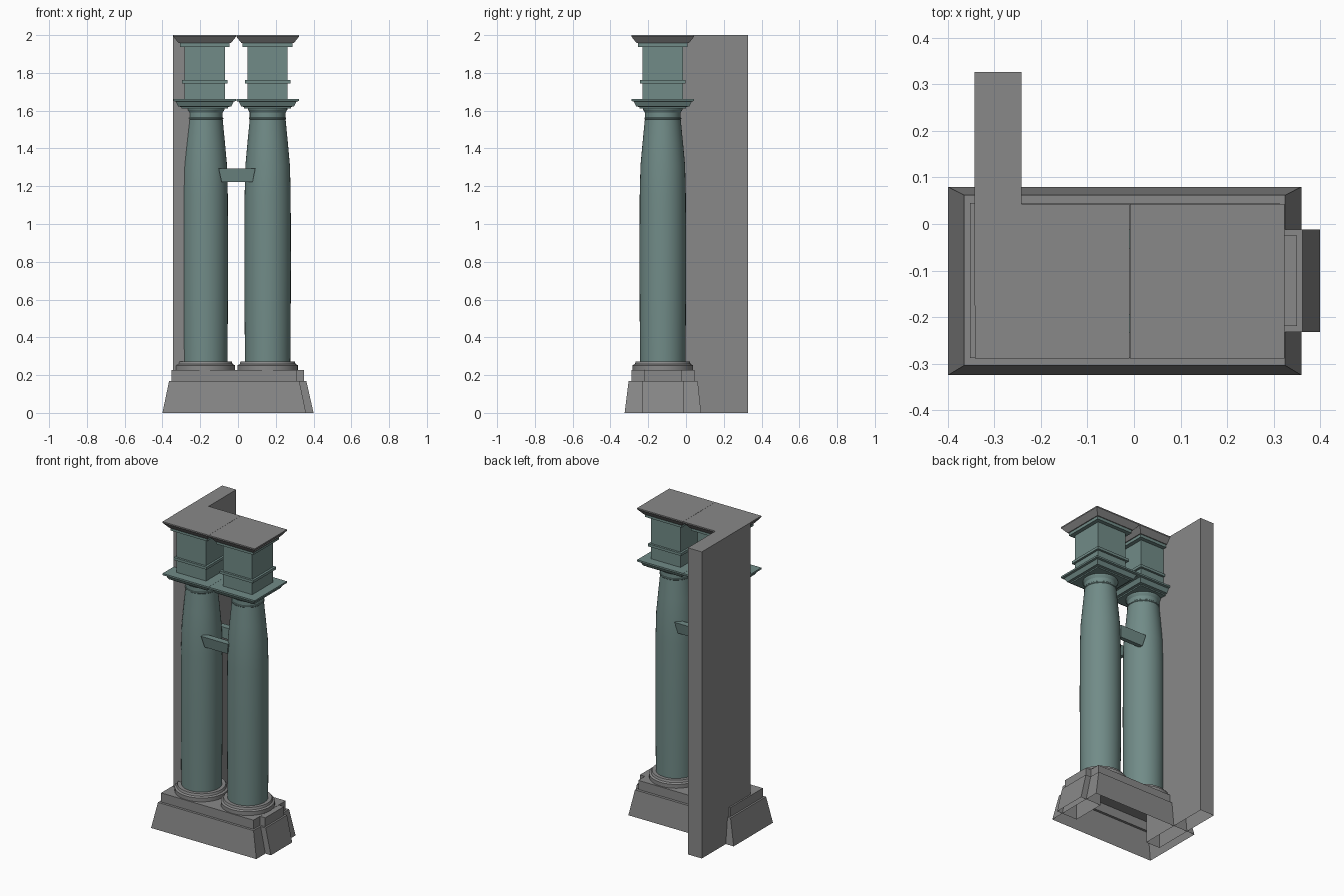
import bpy, math

if "Cube" in bpy.data.objects:
    bpy.data.objects.remove(bpy.data.objects["Cube"])


def material(name, rgb):
    m = bpy.data.materials.new(name)
    m.diffuse_color = (*rgb, 1)
    m.use_nodes = True
    m.node_tree.nodes["Principled BSDF"].inputs["Base Color"].default_value = m.diffuse_color
    return m


teal = material("teal_stone", (0.165, 0.26, 0.245))
grey = material("grey_stone", (0.25, 0.25, 0.25))

CY = -0.123            # shared depth centre of the columns and base
COLUMNS = {"left": -0.176, "right": 0.157}


def make(name, rings, mat=grey, smooth=False, open_bottom=False):
    """Skin a stack of equal-sized rings into a mesh object."""
    n = len(rings[0])
    verts = [v for r in rings for v in r]
    faces = [(k * n + i, k * n + (i + 1) % n, (k + 1) * n + (i + 1) % n, (k + 1) * n + i)
             for k in range(len(rings) - 1) for i in range(n)]
    faces.append(tuple(range(len(verts) - n, len(verts))))
    if not open_bottom:
        faces.append(tuple(reversed(range(n))))
    mesh = bpy.data.meshes.new(name)
    mesh.from_pydata(verts, [], faces)
    obj = bpy.data.objects.new(name, mesh)
    bpy.context.collection.objects.link(obj)
    mesh.materials.append(mat)
    if smooth:
        bpy.ops.object.select_all(action='DESELECT')
        obj.select_set(True)
        bpy.context.view_layer.objects.active = obj
        bpy.ops.object.shade_smooth_by_angle(angle=math.radians(30))
    return obj


def rect_stack(name, levels, **kw):
    """levels: (x0, x1, y0, y1, z)"""
    return make(name, [[(a, c, z), (b, c, z), (b, d, z), (a, d, z)]
                       for a, b, c, d, z in levels], **kw)


def square_stack(name, cx, profile, **kw):
    """profile: (half width, z)"""
    return rect_stack(name, [(cx - h, cx + h, CY - h, CY + h, z) for h, z in profile], **kw)


def lathe(name, cx, profile, n=40, **kw):
    """profile: (radius, z)"""
    return make(name, [[(cx + r * math.cos(2 * math.pi * i / n),
                         CY + r * math.sin(2 * math.pi * i / n), z) for i in range(n)]
                       for r, z in profile], smooth=True, **kw)


# Pedestal, hollow underneath
rect_stack("pedestal", [
    (-0.40, 0.36, -0.325, 0.08, 0), (-0.365, 0.325, -0.304, 0.062, 0.168),
    (-0.353, 0.313, -0.288, 0.045, 0.168), (-0.353, 0.313, -0.288, 0.045, 0.227)],
    open_bottom=True)

# Block projecting from the right end of the pedestal
rect_stack("pedestal_projection", [
    (0.25, 0.40, -0.232, -0.012, 0), (0.25, 0.362, -0.232, -0.012, 0.168),
    (0.25, 0.35, -0.219, -0.025, 0.168), (0.25, 0.35, -0.219, -0.025, 0.226)],
    open_bottom=True)

# Wall running backwards from the left column
rect_stack("side_wall", [(-0.343, -0.242, -0.175, 0.327, z) for z in (0, 2)],
           open_bottom=True)

for side, x in COLUMNS.items():
    # Round foot
    lathe(side + "_column_foot", x, [
        (0.16, 0.225), (0.16, 0.252), (0.148, 0.258), (0.143, 0.272), (0.12, 0.272)])
    # Shaft, straight below and tapering above, with neck ring
    lathe(side + "_column_shaft", x, [
        (0.120, 0.27), (0.122, 0.50), (0.123, 0.80), (0.122, 1.15), (0.118, 1.31),
        (0.107, 1.43), (0.095, 1.553), (0.098, 1.556), (0.098, 1.562), (0.095, 1.565),
        (0.095, 1.59), (0.104, 1.605), (0.104, 1.618)], mat=teal)
    # Square capital
    square_stack(side + "_capital", x, [
        (0.124, 1.612), (0.124, 1.62), (0.14, 1.622), (0.153, 1.648),
        (0.166, 1.651), (0.166, 1.662)], mat=teal)
    # Square block above the capital with two bands
    square_stack(side + "_upper_block", x, [
        (0.106, 1.66), (0.106, 1.745), (0.12, 1.745), (0.12, 1.762), (0.106, 1.762),
        (0.106, 1.938), (0.132, 1.938), (0.132, 1.958)], mat=teal)
    # Flared top slab
    square_stack(side + "_cornice", x, [(0.138, 1.957), (0.166, 1.992), (0.166, 2.0)])

# Thin tapered bars tying the shafts together, front and back
for side, s in (("front", -1), ("back", 1)):
    def span(inner, outer):
        return sorted((CY + s * inner, CY + s * outer))
    rect_stack(side + "_tie_bar", [(-0.087, 0.077, *span(0.07, 0.097), 1.223),
                                   (-0.103, 0.092, *span(0.07, 0.111), 1.295)], mat=teal)
